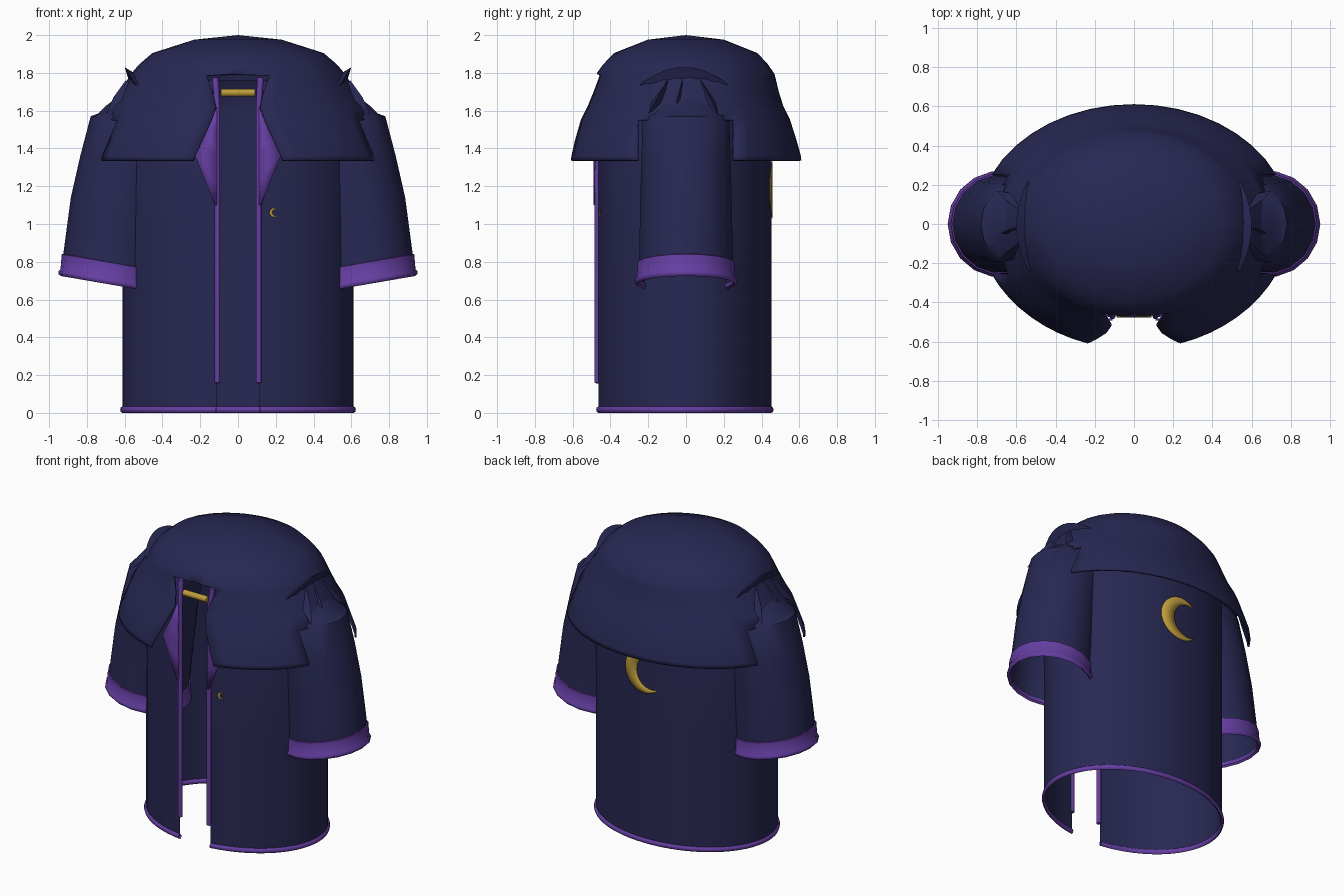
import bpy, bmesh
from math import sin, cos, pi, asin, acos, atan2, sqrt

if "Cube" in bpy.data.objects:
    bpy.data.objects.remove(bpy.data.objects["Cube"])


def material(name, rgb):
    m = bpy.data.materials.new(name)
    m.diffuse_color = (*rgb, 1)
    m.use_nodes = True
    m.node_tree.nodes["Principled BSDF"].inputs["Base Color"].default_value = m.diffuse_color
    return m


NAVY = material("navy cloth", (0.021, 0.021, 0.088))
PURPLE = material("purple trim", (0.130, 0.048, 0.360))
GOLD = material("gold", (0.520, 0.335, 0.045))


def grid(name, rows, mat, closed=False, skip=None, mirror=True, thick=0, angle=50):
    """Skin a list of equal-length point rows into a surface."""
    bm = bmesh.new()
    vs = [[bm.verts.new(p) for p in row] for row in rows]
    n = len(rows[0])
    for i in range(len(rows) - 1):
        for j in range(n if closed else n - 1):
            if skip and skip(i, j):
                continue
            k = (j + 1) % n
            bm.faces.new((vs[i][j], vs[i][k], vs[i + 1][k], vs[i + 1][j]))
    bmesh.ops.delete(bm, geom=[v for v in bm.verts if not v.link_faces], context='VERTS')
    bmesh.ops.remove_doubles(bm, verts=bm.verts, dist=1e-5)
    bmesh.ops.recalc_face_normals(bm, faces=bm.faces)
    me = bpy.data.meshes.new(name)
    bm.to_mesh(me)
    bm.free()
    me.materials.append(mat)
    ob = bpy.data.objects.new(name, me)
    bpy.context.collection.objects.link(ob)
    bpy.ops.object.select_all(action='DESELECT')
    ob.select_set(True)
    bpy.context.view_layer.objects.active = ob
    bpy.ops.object.shade_smooth_by_angle(angle=angle * pi / 180)
    if mirror:
        ob.modifiers.new("mirror", 'MIRROR')
    if thick:
        s = ob.modifiers.new("cloth", 'SOLIDIFY')
        s.thickness = thick
        s.offset = 0
    return ob


# Robe body: elliptical tube, open down the front
RX, RY, CY, GAP = 0.612, 0.462, -0.01, 0.115


def ellipse(t, rx, ry, z):
    return (rx * sin(t), CY - ry * cos(t), z)


def sweep(n, rx):
    a = asin(GAP / rx)
    return [a + (pi - a) * i / n for i in range(n + 1)]


grid("robe_body", [[ellipse(t, rx, ry, z) for t in sweep(24, rx)] for z, rx, ry in
     [(0.015, RX, RY), (0.8, RX, RY), (1.58, RX, RY), (1.68, 0.57, 0.455), (1.76, 0.48, 0.41)]], NAVY)

# Rolled hem along the bottom edge
grid("hem_trim", [[ellipse(t, RX + 0.012 * cos(a), RY + 0.012 * cos(a), 0.017 + 0.017 * sin(a))
                   for a in [k * pi / 4 for k in range(8)]] for t in sweep(32, RX)], PURPLE, closed=True)


# Round bars along a path of (x, y, z, radius)
def bar(name, path, mat, axis, mirror=True):
    rows = []
    for x, y, z, r in path:
        ring = [(r * cos(k * pi / 5), r * sin(k * pi / 5)) for k in range(10)]
        rows.append([(x + a, y + b, z) if axis == 'z' else (x, y + a, z + b) for a, b in ring])
    grid(name, rows, mat, closed=True, mirror=mirror)


bar("front_edge_trim", [(0.109, -0.47, 0.155, 0), (0.109, -0.47, 0.16, 0.015),
    (0.109, -0.47, 1.62, 0.015), (0.120, -0.445, 1.775, 0.018), (0.120, -0.445, 1.78, 0)], PURPLE, 'z')
bar("clasp_bar", [(-0.09, -0.455, 1.695, 0), (-0.09, -0.455, 1.695, 0.021),
    (0.09, -0.455, 1.695, 0.021), (0.09, -0.455, 1.695, 0)], GOLD, 'x', mirror=False)

# Pointed lapels beside the opening
grid("lapel", [[(0.11, -0.487, z), (xo, yo, z)] for z, xo, yo in
     [(1.10, 0.122, -0.487), (1.24, 0.178, -0.487), (1.38, 0.235, -0.48),
      (1.50, 0.17, -0.485), (1.62, 0.122, -0.487)]], PURPLE, thick=0.008)

# Shoulder cape: (z, x radius, y radius, half width of the front opening)
CAPE = [(1.335, 0.79, 0.605, 0.235), (1.36, 0.787, 0.602, 0.228), (1.44, 0.755, 0.58, 0.19),
        (1.55, 0.715, 0.545, 0.14), (1.62, 0.67, 0.51, 0.115), (1.70, 0.62, 0.485, 0.135),
        (1.785, 0.565, 0.465, 0.165), (1.793, 0.56, 0.462, 0), (1.84, 0.52, 0.43, 0),
        (1.90, 0.45, 0.375, 0), (1.97, 0.23, 0.20, 0), (1.994, 0, 0, 0)]
cape_rows = []
for z, rx, ry, gap in CAPE:
    front = asin(gap / rx) if rx else 0
    arm = acos(min(0.25 / ry, 0.6)) if ry else 1
    stops = [front + (arm - front) * i / 8 for i in range(8)]
    stops += [arm + (pi - 2 * arm) * i / 6 for i in range(6)]
    stops += [pi - arm + arm * i / 8 for i in range(9)]
    cape_rows.append([(rx * sin(t), -ry * cos(t) * (1 + 0.07 * (2 - z) * max(0, cos(t))), z)
                      for t in stops])
# The armholes are the middle columns of the lowest rows
grid("shoulder_cape", cape_rows, NAVY, skip=lambda i, j: i < 3 and 8 <= j < 14, thick=0.012)


# Sleeves: rings given by their outer point, inner point and depth
def ring(xo, zo, xi, zi, ry, grow=0.0, n=18):
    cx, cz, hx, hz = (xo + xi) / 2, (zo + zi) / 2, (xo - xi) / 2, (zo - zi) / 2
    return [(cx + (hx + grow) * cos(2 * pi * k / n), (ry + grow) * sin(2 * pi * k / n),
             cz + hz * cos(2 * pi * k / n)) for k in range(n)]


grid("sleeve", [ring(*r) for r in
     [(0.935, 0.74, 0.42, 0.65, 0.258), (0.925, 0.84, 0.42, 0.75, 0.252),
      (0.885, 1.14, 0.38, 1.08, 0.246), (0.835, 1.36, 0.35, 1.33, 0.24),
      (0.78, 1.57, 0.30, 1.56, 0.232), (0.74, 1.585, 0.30, 1.58, 0.225),
      (0.70, 1.625, 0.30, 1.62, 0.20), (0.62, 1.685, 0.30, 1.68, 0.14)]], NAVY, closed=True)
# Cuff band with a flared, turned-in lip
grid("cuff", [ring(*r) for r in
     [(0.925, 0.842, 0.42, 0.752, 0.252, 0.0), (0.925, 0.84, 0.42, 0.75, 0.252, 0.008),
      (0.934, 0.76, 0.42, 0.67, 0.257, 0.006), (0.936, 0.75, 0.42, 0.66, 0.258, 0.013),
      (0.936, 0.735, 0.42, 0.645, 0.258, 0.014), (0.936, 0.725, 0.42, 0.635, 0.258, 0.004),
      (0.936, 0.735, 0.42, 0.645, 0.258, -0.008), (0.936, 0.755, 0.42, 0.665, 0.256, -0.006)]],
     PURPLE, closed=True)

# Raised cloth fold over each shoulder, with a ragged outer edge
fold = []
for k in range(13):
    u = -1 + k / 6
    h = 1 - u * u
    y = -0.01 + 0.23 * u
    low = 1.735 + 0.03 * (k % 2) * h
    fold.append([(0.525, y, 1.735 + 0.05 * h), (0.54 + 0.06 * h, y, 1.74 + 0.09 * h),
                 (0.54 + 0.03 * h, y, low)])
grid("shoulder_fold", fold, NAVY, closed=True, angle=25)

# Loose creases fanning from the fold to the sleeve top
for i, (y0, y1) in enumerate([(-0.10, -0.20), (-0.02, -0.06), (0.08, 0.17)]):
    grid("shoulder_crease_%d" % (i + 1),
         [[(0.56, y0 - 0.012, 1.74), (0.595, y0, 1.76), (0.56, y0 + 0.012, 1.74)],
          [(0.62, (y0 + y1) / 2 - 0.03, 1.65), (0.66, (y0 + y1) / 2, 1.67),
           (0.62, (y0 + y1) / 2 + 0.03, 1.65)],
          [(0.70, y1, 1.58)] * 3], NAVY, angle=25)


# Crescents laid on the robe surface; side is -1 front, +1 back
def crescent(name, cx, cz, size, bulge, side):
    d, r = 0.4, 0.77
    a = (d * d + 1 - r * r) / (2 * d)
    h = sqrt(1 - a * a)
    to, ti = atan2(h, -a), atan2(h, -a + d)
    rows = []
    for k in range(25):
        s = -1 + k / 12
        pts = [(cos(to * s), sin(to * s)), (r * cos(ti * s) - d, r * sin(ti * s))]
        row = []
        for f in (0, 0.5, 1):
            x = cx + bulge * size * (pts[0][0] * (1 - f) + pts[1][0] * f)
            z = cz + size * (pts[0][1] * (1 - f) + pts[1][1] * f)
            row.append((x, CY + side * (RY * sqrt(1 - (x / RX) ** 2) + 0.005), z))
        rows.append(row)
    grid(name, rows, GOLD, mirror=False, thick=0.004)


crescent("back_crescent", 0.0, 1.18, 0.15, 1, 1)
crescent("chest_crescent", 0.19, 1.06, 0.023, -1, -1)
